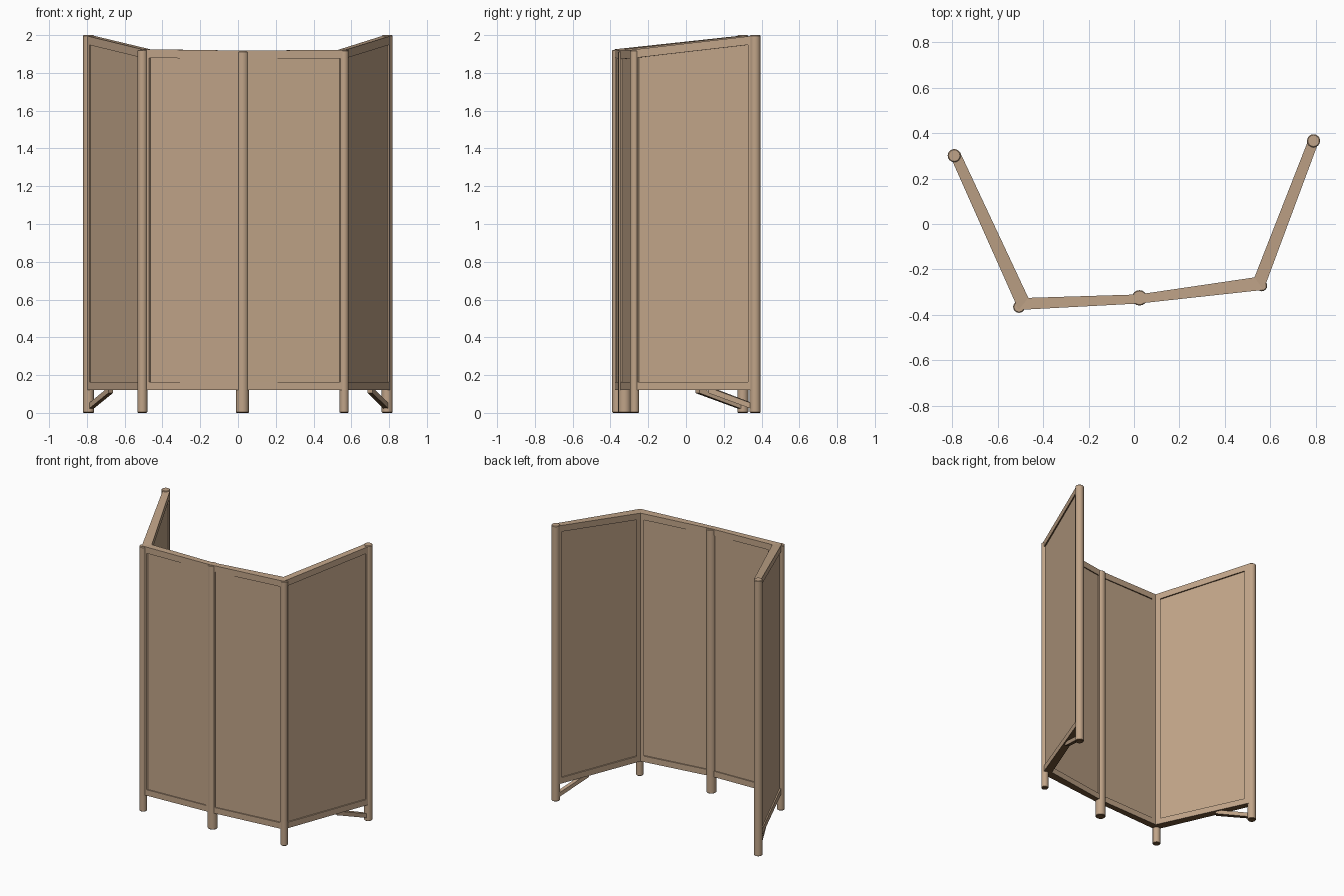
import bpy, bmesh
from mathutils import Vector

if "Cube" in bpy.data.objects:
    bpy.data.objects.remove(bpy.data.objects["Cube"])


def material(name, rgb):
    m = bpy.data.materials.new(name)
    m.diffuse_color = (*rgb, 1)
    m.use_nodes = True
    m.node_tree.nodes["Principled BSDF"].inputs["Base Color"].default_value = m.diffuse_color
    return m


tan = material("tan wood", (0.53, 0.372, 0.247))
dark = material("dark brown underside", (0.16, 0.085, 0.035))

# Plan stations from left wing end to right wing end: outer point, inner point, top height
STATIONS = [
    ((-0.805, 0.290), (-0.765, 0.315), 1.997),
    ((-0.508, -0.378), (-0.465, -0.325), 1.925),
    ((0.020, -0.350), (0.020, -0.310), 1.918),
    ((0.570, -0.290), (0.530, -0.235), 1.922),
    ((0.812, 0.360), (0.768, 0.372), 1.997),
]
BOTTOM = 0.12


def finish(bm, name):
    bmesh.ops.recalc_face_normals(bm, faces=bm.faces)
    bm.normal_update()
    for f in bm.faces:  # undersides are dark
        f.material_index = 1 if f.normal.z < -0.6 else 0
    me = bpy.data.meshes.new(name)
    bm.to_mesh(me)
    bm.free()
    me.materials.append(tan)
    me.materials.append(dark)
    ob = bpy.data.objects.new(name, me)
    bpy.context.collection.objects.link(ob)
    return ob


def slab(name, bay, u0, u1, v0, v1, zb, zt):
    """Block in a bay: u runs along the bay, v from outer to inner face;
    zb and zt give bottom and top heights at both ends."""
    (oa, ia, _), (ob_, ib, _) = STATIONS[bay], STATIONS[bay + 1]

    def plan(u, v):
        o = Vector(oa).lerp(Vector(ob_), u)
        return o.lerp(Vector(ia).lerp(Vector(ib), u), v)

    bm = bmesh.new()
    rings = []
    for u, b, t in ((u0, zb[0], zt[0]), (u1, zb[1], zt[1])):
        p, q = plan(u, v0), plan(u, v1)
        rings.append([bm.verts.new((c.x, c.y, z))
                      for c, z in ((p, b), (q, b), (q, t), (p, t))])
    a, b = rings
    bm.faces.new(a)
    bm.faces.new(b)
    for i in range(4):
        j = (i + 1) % 4
        bm.faces.new((a[i], a[j], b[j], b[i]))
    return finish(bm, name)


def post(name, x, y, r, top):
    bm = bmesh.new()
    bmesh.ops.create_cone(bm, cap_ends=True, segments=16,
                          radius1=r, radius2=r, depth=top)
    bmesh.ops.translate(bm, verts=bm.verts, vec=(x, y, top / 2))
    rim = [e for e in bm.edges if abs(e.verts[0].co.z - e.verts[1].co.z) < 1e-5]
    bmesh.ops.bevel(bm, geom=rim, offset=0.004, segments=1, affect='EDGES')
    bm.normal_update()
    for f in bm.faces:
        f.smooth = abs(f.normal.z) < 0.3
    return finish(bm, name)


# Frame and recessed panel for each bay (name, start stile end, end stile start)
BAYS = (("left_wing", 0.06, 0.95), ("left_front", 0.07, 0.945),
        ("right_front", 0.065, 0.95), ("right_wing", 0.05, 0.95))
for bay, (label, s0, s1) in enumerate(BAYS):
    ta, tb = STATIONS[bay][2], STATIONS[bay + 1][2]

    def top(u):
        return ta + (tb - ta) * u

    slab(label + "_bottom_rail", bay, 0, 1, 0, 1, (BOTTOM, BOTTOM), (0.163, 0.163))
    slab(label + "_top_rail", bay, 0, 1, 0, 1, (ta - 0.045, tb - 0.045), (ta, tb))
    for side, u0, u1 in (("start", 0, s0), ("end", s1, 1)):
        slab(f"{label}_{side}_stile", bay, u0, u1, 0, 1, (0.16, 0.16),
             (top(u0) - 0.043, top(u1) - 0.043))
    p0, p1 = s0 - 0.01, s1 + 0.01
    slab(label + "_panel", bay, p0, p1, 0.17, 0.83, (0.15, 0.15),
         (top(p0) - 0.035, top(p1) - 0.035))

# Round posts that also form the feet
post("left_end_post", -0.791, 0.301, 0.029, 2.0)
post("left_corner_post", -0.506, -0.365, 0.026, 1.922)
post("centre_post", 0.024, -0.325, 0.034, 1.915)
post("right_corner_post", 0.562, -0.272, 0.024, 1.919)
post("right_end_post", 0.790, 0.366, 0.029, 2.0)

# Diagonal braces under the wing ends
slab("left_brace", 0, 0.02, 0.37, 0.2, 0.8, (0.02, 0.105), (0.05, 0.135))
slab("right_brace", 3, 0.62, 0.98, 0.2, 0.8, (0.105, 0.02), (0.135, 0.05))
